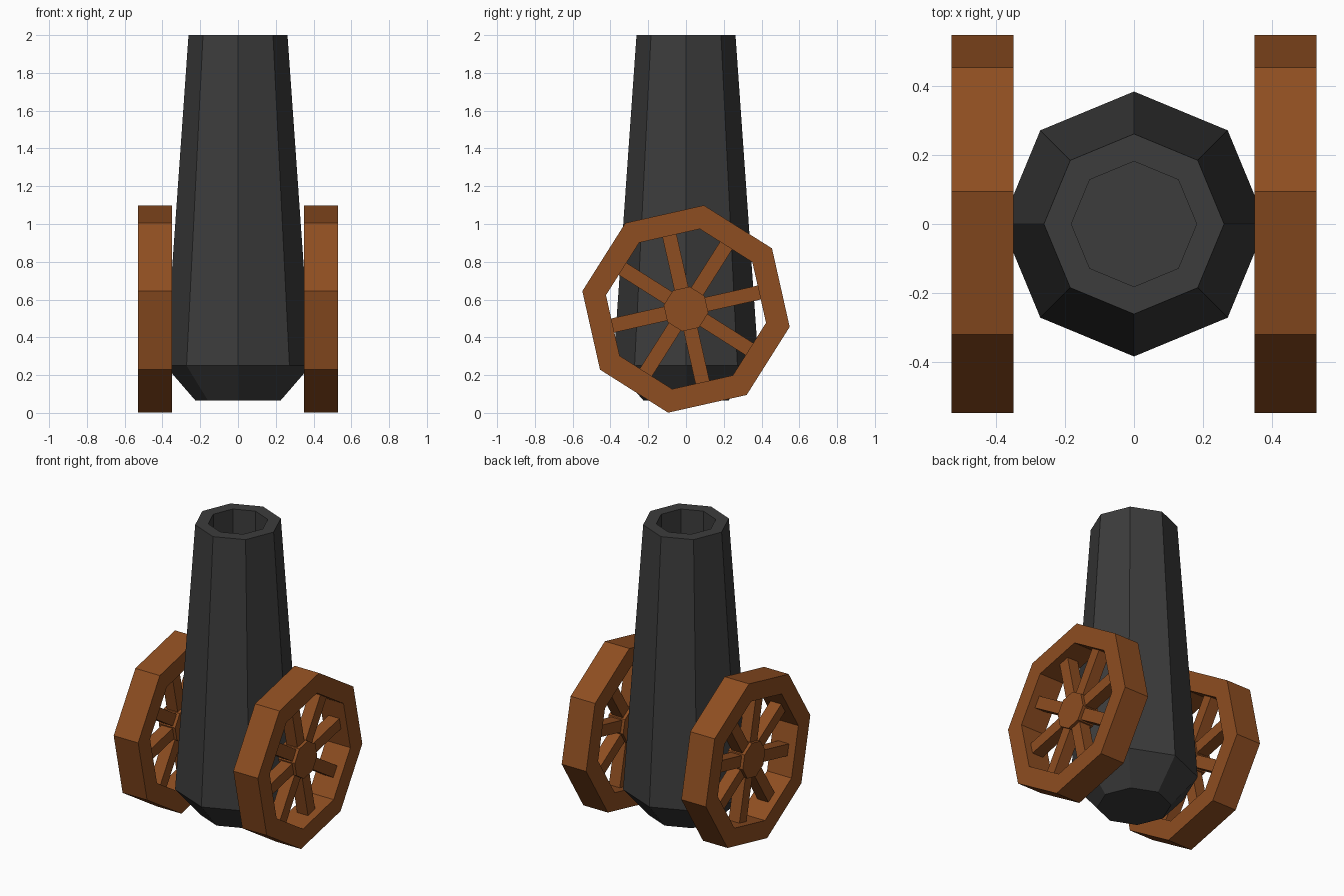
import bpy, bmesh
from math import cos, sin, radians, pi

if "Cube" in bpy.data.objects:
    bpy.data.objects.remove(bpy.data.objects["Cube"])


def material(name, rgb):
    m = bpy.data.materials.new(name)
    m.diffuse_color = (*rgb, 1)
    m.use_nodes = True
    m.node_tree.nodes["Principled BSDF"].inputs["Base Color"].default_value = m.diffuse_color
    return m


def make_object(name, bm, mat):
    bmesh.ops.recalc_face_normals(bm, faces=bm.faces)
    me = bpy.data.meshes.new(name)
    bm.to_mesh(me)
    bm.free()
    me.materials.append(mat)
    ob = bpy.data.objects.new(name, me)
    bpy.context.collection.objects.link(ob)
    return ob


def loft(bm, rings, cap=True):
    for a, b in zip(rings, rings[1:]):
        for i in range(len(a)):
            j = (i + 1) % len(a)
            bm.faces.new((a[i], a[j], b[j], b[i]))
    if cap:
        bm.faces.new(rings[0])
        bm.faces.new(rings[-1])


iron = material("iron", (0.045, 0.045, 0.045))
wood = material("wood", (0.27, 0.075, 0.015))

# Barrel: eight-sided profile with chamfered base and open bore
bm = bmesh.new()
profile = [(0.225, 0.065), (0.385, 0.25), (0.262, 2.0), (0.182, 2.0), (0.182, 1.4)]
loft(bm, [[bm.verts.new((r * cos(k * pi / 4), r * sin(k * pi / 4), z))
           for k in range(8)] for r, z in profile])
make_object("barrel", bm, iron)

# Wheels: eight-sided rim, hub and spokes, mirrored across x
CZ, CX, TILT = 0.55, 0.44, radians(35.2)


def wheel_ring(bm, side, r, dx):
    return [bm.verts.new((side * (CX + dx), r * cos(TILT + k * pi / 4),
                          CZ + r * sin(TILT + k * pi / 4))) for k in range(8)]


for side, label in ((1, "right"), (-1, "left")):
    # Rim
    bm = bmesh.new()
    rings = [wheel_ring(bm, side, r, dx) for r, dx in
             ((0.557, -0.09), (0.557, 0.09), (0.43, 0.09), (0.43, -0.09))]
    loft(bm, rings + rings[:1], cap=False)
    make_object(label + "_wheel_rim", bm, wood)

    # Hub
    bm = bmesh.new()
    loft(bm, [wheel_ring(bm, side, 0.12, dx) for dx in (-0.06, 0.06)])
    make_object(label + "_wheel_hub", bm, wood)

    # Spokes run to the middle of each rim segment
    bm = bmesh.new()
    for k in range(8):
        a = TILT + pi / 8 + k * pi / 4
        ends = []
        for r in (0.09, 0.41):
            ends.append([bm.verts.new((side * (CX + dx),
                                       r * cos(a) - w * sin(a),
                                       CZ + r * sin(a) + w * cos(a)))
                         for dx, w in ((-0.04, -0.038), (0.04, -0.038),
                                       (0.04, 0.038), (-0.04, 0.038))])
        loft(bm, ends)
    make_object(label + "_wheel_spokes", bm, wood)
